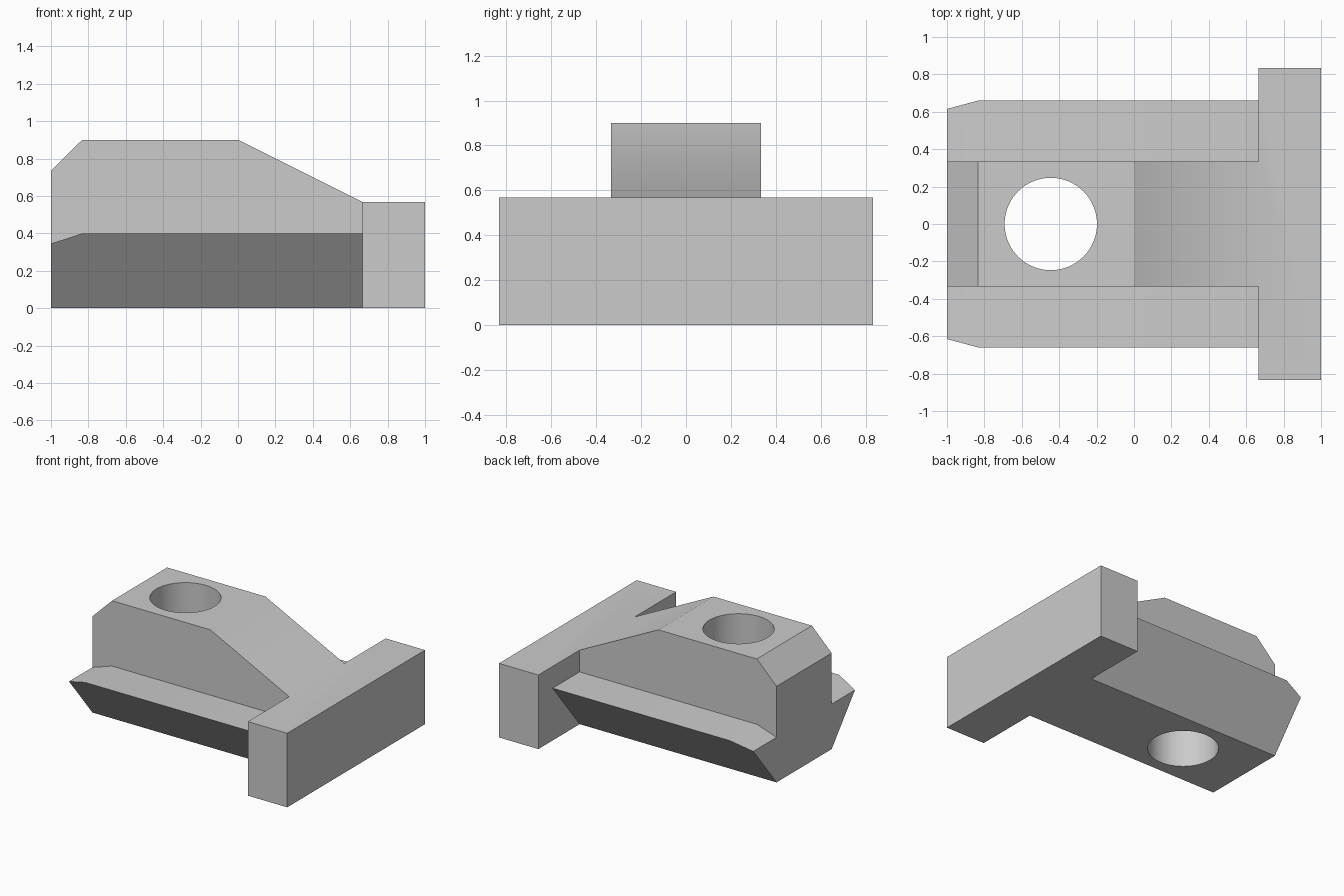
import bpy, bmesh

cube = bpy.data.objects.get("Cube")
if cube:
    bpy.data.objects.remove(cube)

grey = bpy.data.materials.new("plain grey")
grey.use_nodes = True
grey.diffuse_color = (0.6, 0.6, 0.6, 1)
grey.node_tree.nodes["Principled BSDF"].inputs["Base Color"].default_value = (0.6, 0.6, 0.6, 1)


def hull(name, points):
    """Convex solid from points (x, half width, z), mirrored across y."""
    bm = bmesh.new()
    for x, y, z in points:
        for side in (-1, 1):
            bm.verts.new((x, side * y, z))
    bmesh.ops.convex_hull(bm, input=bm.verts)
    bmesh.ops.dissolve_limit(bm, angle_limit=0.01, verts=bm.verts, edges=bm.edges)
    bmesh.ops.recalc_face_normals(bm, faces=bm.faces)
    mesh = bpy.data.meshes.new(name)
    bm.to_mesh(mesh)
    bm.free()
    mesh.materials.append(grey)
    ob = bpy.data.objects.new(name, mesh)
    bpy.context.collection.objects.link(ob)
    return ob


W, X, H = 1 / 3, 2 / 3, 0.567  # neck half width, shoulder position and height

# Raised neck with chamfered nose and sloping back
body = hull("clamp_body", [(x, W, z) for x, z in
            ((-1, 0), (-1, 0.735), (-0.833, 0.9), (0, 0.9), (X, H), (X, 0))])

# Undercut dovetail rails along both sides, lowered at the nose
rails = hull("dovetail_rails", [(-1, W, 0), (X, W, 0), (-1, 0.615, 0.345),
                                (-0.833, 0.66, 0.4), (X, 0.66, 0.4)])

# Wide end block
block = hull("end_block", [(x, 0.833, z) for x in (X, 1) for z in (0, H)])

# Through hole
bpy.ops.mesh.primitive_cylinder_add(vertices=64, radius=0.247, depth=3, location=(-0.445, 0, 0))
hole = bpy.context.object
hole.name = "hole_cutter"
hole.data.materials.append(grey)

# Join the parts and drill the hole
bpy.ops.object.select_all(action="DESELECT")
bpy.context.view_layer.objects.active = body
body.select_set(True)
for tool, operation in ((rails, "UNION"), (block, "UNION"), (hole, "DIFFERENCE")):
    mod = body.modifiers.new(tool.name, "BOOLEAN")
    mod.object, mod.operation, mod.solver = tool, operation, "EXACT"
    bpy.ops.object.modifier_apply(modifier=mod.name)
    bpy.data.objects.remove(tool)

# Smooth the hole and shoulder, keeping the crest of the slope sharp
bpy.ops.object.shade_smooth_by_angle(angle=0.52)
bm = bmesh.new()
bm.from_mesh(body.data)
bmesh.ops.dissolve_limit(bm, angle_limit=0.01, verts=bm.verts, edges=bm.edges)
for edge in bm.edges:
    if all(abs(v.co.x) < 0.01 and v.co.z > 0.8 for v in edge.verts):
        edge.smooth = False
bm.to_mesh(body.data)
bm.free()
